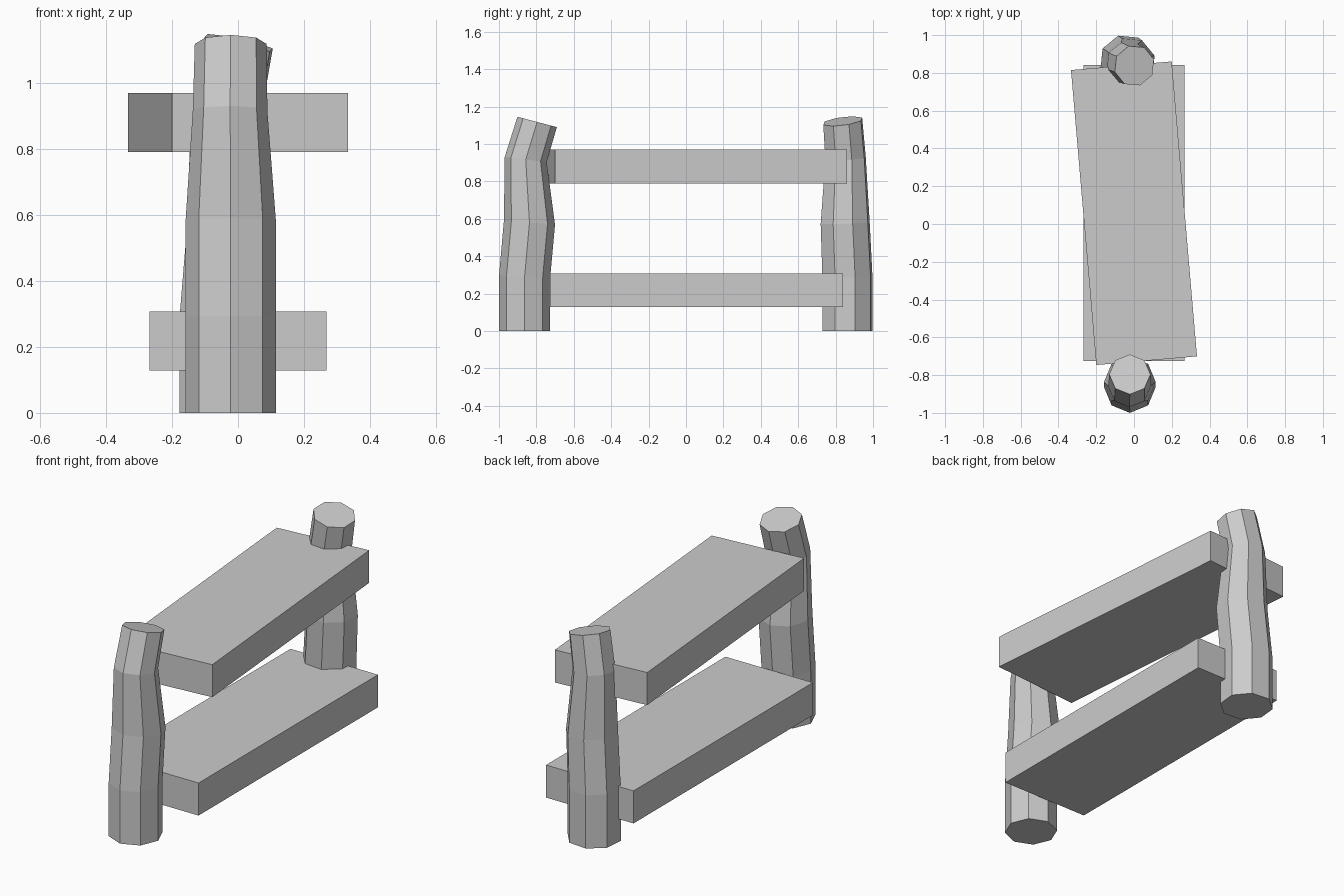
import bpy, bmesh
from math import sin, cos, pi, radians
from mathutils import Vector

if "Cube" in bpy.data.objects:
    bpy.data.objects.remove(bpy.data.objects["Cube"])

SIDES = 8


def plank(name, z, turn):
    bpy.ops.mesh.primitive_cube_add(size=1, location=(0, 0.057, z),
                                    rotation=(0, 0, radians(turn)))
    ob = bpy.context.object
    ob.name = name
    ob.scale = (0.535, 1.567, 0.18)


def post(name, rings, turn):
    # each ring: centre x, y, z, radius, and lean of its plane in x and y
    bm = bmesh.new()
    loops = []
    for x, y, z, r, lx, ly in rings:
        rot = Vector((0, 0, 1)).rotation_difference(Vector((lx, ly, 1)))
        loop = []
        for i in range(SIDES):
            a = radians(turn) + 2 * pi * i / SIDES
            p = rot @ Vector((r * cos(a), r * sin(a), 0))
            loop.append(bm.verts.new(p + Vector((x, y, z))))
        loops.append(loop)
    for low, high in zip(loops, loops[1:]):
        for i in range(SIDES):
            j = (i + 1) % SIDES
            bm.faces.new((low[i], low[j], high[j], high[i]))
    bm.faces.new(loops[0][::-1])
    bm.faces.new(loops[-1])
    mesh = bpy.data.meshes.new(name)
    bm.to_mesh(mesh)
    bm.free()
    bpy.context.collection.objects.link(bpy.data.objects.new(name, mesh))


# two boards, the upper one slightly askew
plank("lower_board", 0.218, 0)
plank("upper_board", 0.88, 4.9)

# bent, tapering log posts
post("front_post", [
    (-0.022, -0.863, 0.0, 0.137, 0, 0),
    (-0.022, -0.863, 0.29, 0.137, 0, 0.03),
    (-0.022, -0.837, 0.58, 0.137, 0, 0.08),
    (-0.024, -0.857, 0.917, 0.113, 0, 0.12),
    (-0.022, -0.796, 1.118, 0.109, 0, 0.262),
], 0)
post("back_post", [
    (-0.043, 0.863, 0.0, 0.14, 0, 0),
    (-0.043, 0.863, 0.29, 0.14, 0.03, -0.02),
    (-0.022, 0.851, 0.58, 0.137, 0.05, -0.03),
    (-0.035, 0.853, 0.925, 0.113, 0.1, -0.06),
    (0.002, 0.838, 1.122, 0.11, 0.21, -0.13),
], 17)
